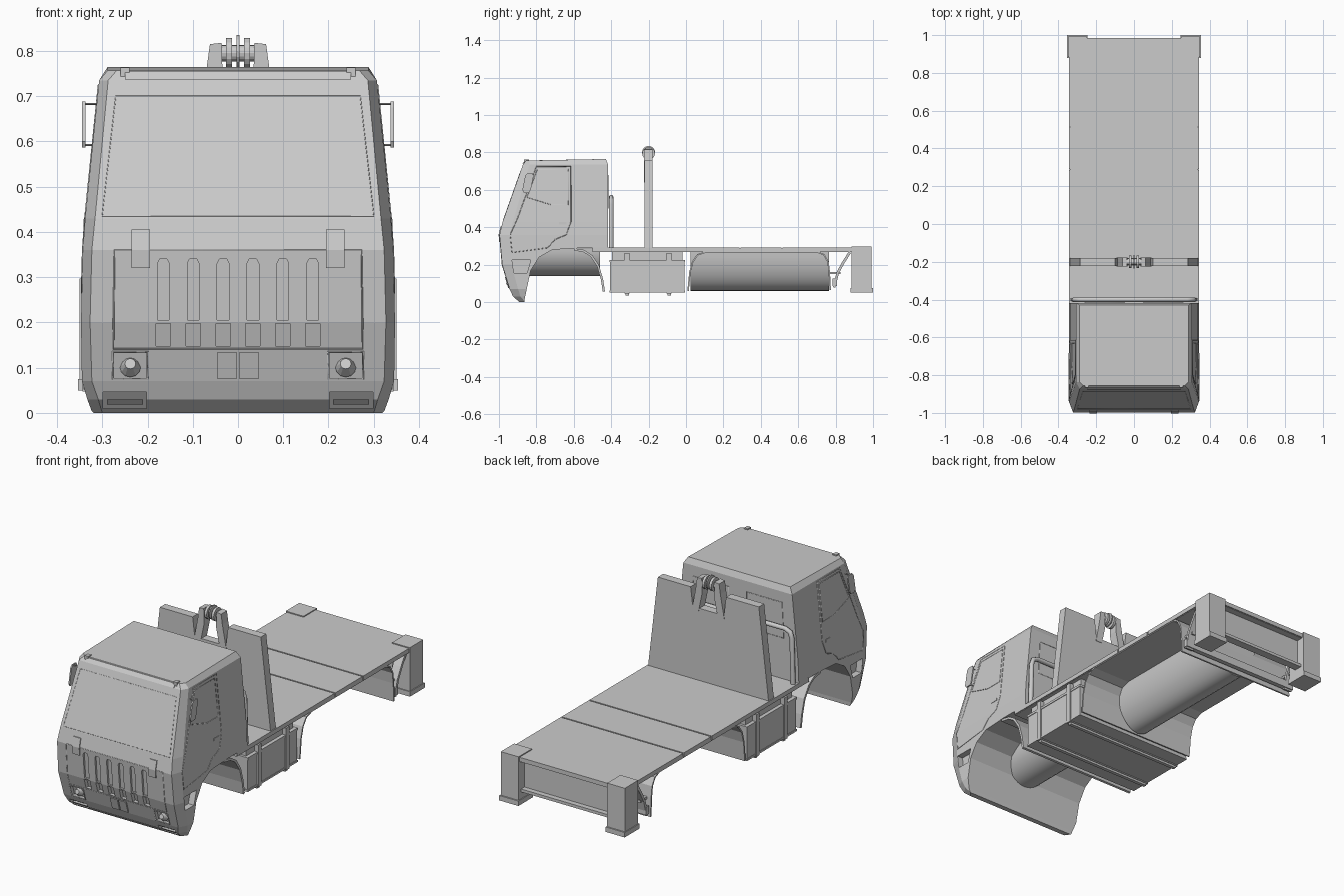
import bpy, bmesh, math

if "Cube" in bpy.data.objects:
    bpy.data.objects.remove(bpy.data.objects["Cube"])

# Cab cross-section levels: z, half width, front y, corner inset x, corner inset y
LEVELS = [(0.0, .322, -.89, .022, .03), (.03, .333, -.925, .024, .04), (.07, .345, -.943, .022, .045),
          (.2, .347, -.983, .02, .05), (.36, .343, -.997, .02, .055), (.43, .338, -.98, .022, .055),
          (.735, .307, -.872, .02, .035), (.757, .288, -.855, .02, .02)]
BACK = -.417


def lerp(z, col):
    for a, b in zip(LEVELS, LEVELS[1:]):
        if z <= b[0]:
            t = (z - a[0]) / (b[0] - a[0])
            return a[col] + t * (b[col] - a[col])
    return LEVELS[-1][col]


def side_x(z): return lerp(z, 1)
def front_y(z): return lerp(z, 2)


def loft(name, *stacks):
    """Each stack is a list of equal-length loops joined into a capped solid."""
    bm = bmesh.new()
    for loops in stacks:
        rings = [[bm.verts.new(p) for p in lp] for lp in loops]
        n = len(rings[0])
        bm.faces.new(rings[0])
        bm.faces.new(rings[-1])
        for a, b in zip(rings, rings[1:]):
            for i in range(n):
                j = (i + 1) % n
                bm.faces.new((a[i], a[j], b[j], b[i]))
    bmesh.ops.recalc_face_normals(bm, faces=bm.faces)
    me = bpy.data.meshes.new(name)
    bm.to_mesh(me)
    bm.free()
    ob = bpy.data.objects.new(name, me)
    bpy.context.collection.objects.link(ob)
    return ob


def along_x(pts, x0, x1): return [[(x, y, z) for y, z in pts] for x in (x0, x1)]
def along_y(pts, y0, y1): return [[(x, y, z) for x, z in pts] for y in (y0, y1)]
def rect(a0, a1, b0, b1): return [(a0, b0), (a1, b0), (a1, b1), (a0, b1)]
def block(x0, x1, y0, y1, z0, z1): return along_y(rect(x0, x1, z0, z1), y0, y1)


def on_front(pts, out, inn):
    """Prism that follows the slope of the cab front."""
    return [[(x, front_y(z) + d, z) for x, z in pts] for d in (-out, inn)]


def strip(path, t):
    """Closed profile of a bent sheet of thickness t."""
    other = []
    for i, (y, z) in enumerate(path):
        a, b = path[max(i - 1, 0)], path[min(i + 1, len(path) - 1)]
        d = math.hypot(b[0] - a[0], b[1] - a[1])
        other.append((y - (b[1] - a[1]) / d * t, z + (b[0] - a[0]) / d * t))
    return path + other[::-1]


def tube(name, paths, r, closed=False, res=0):
    cu = bpy.data.curves.new(name, 'CURVE')
    cu.dimensions = '3D'
    cu.bevel_depth, cu.bevel_resolution, cu.use_fill_caps = r, res, True
    for pts in paths:
        sp = cu.splines.new('POLY')
        sp.points.add(len(pts) - 1)
        for p, co in zip(sp.points, pts):
            p.co = (*co, 1)
        sp.use_cyclic_u = closed
    ob = bpy.data.objects.new(name, cu)
    bpy.context.collection.objects.link(ob)
    return ob


def cut(target, cutter):
    cutter.hide_render = True
    m = target.modifiers.new('cut', 'BOOLEAN')
    m.operation, m.solver, m.object = 'DIFFERENCE', 'EXACT', cutter
    bpy.context.view_layer.objects.active = target
    bpy.ops.object.modifier_apply(modifier=m.name)
    bpy.data.objects.remove(cutter)


def smooth(ob):
    bpy.ops.object.select_all(action='DESELECT')
    ob.select_set(True)
    bpy.context.view_layer.objects.active = ob
    bpy.ops.object.shade_smooth_by_angle(angle=math.radians(35))


def disc(name, loc, r, depth, rot, r2=None, n=16):
    bpy.ops.mesh.primitive_cone_add(vertices=n, radius1=r, radius2=r if r2 is None else r2,
                                    depth=depth, location=loc, rotation=rot)
    bpy.context.object.name = name


# Cab shell
rings = []
for i, (z, w, f, cx, cy) in enumerate(LEVELS):
    top = i == len(LEVELS) - 1
    bk = BACK - (.012 if top else 0)
    zb = z + (.008 if top else 0)
    rings.append([(-w, bk, zb), (-w, f + cy, z), (-w + cx, f, z), (w - cx, f, z), (w, f + cy, z), (w, bk, zb)])
cab = loft('cab', rings)

# Wheel arch, front openings and side step recesses
arch = [(-.868, -.05), (-.862, .02), (-.83, .17), (-.785, .24), (-.715, .28), (-.58, .288), (-.3, .288), (-.3, -.05)]
cut(cab, loft('arch_cutter', along_x(arch, -.5, .5)))
slots = [-.165, -.099, -.033, .033, .099, .165]
cut(cab, loft('slot_cutter', *[on_front([(x - .013, .205), (x + .013, .205), (x + .013, .33), (x + .008, .34),
                                         (x - .008, .34), (x - .013, .33)], .03, .01) for x in slots]))
cut(cab, loft('vent_cutter', *[on_front(rect(x - .016, x + .016, .148, .198), .03, .02) for x in slots]))
lamps = [on_front(rect(c - .036, c + .036, .077, .133), .03, .018) for c in (-.238, .238)]
fogs = [on_front(rect(c - .048, c + .048, .01, .046), .03, .014) for c in (-.25, .25)]
cut(cab, loft('lamp_cutter', *lamps, *fogs))
step = [(-.93, .225), (-.83, .225), (-.85, .155), (-.92, .155)]
cut(cab, loft('step_cutter', along_x(step, .315, .4), along_x(step, -.4, -.315)))

# Front details
for s, side in ((1, 'right'), (-1, 'left')):
    disc('headlight_' + side, (s * .238, front_y(.105) + .008, .105), .023, .026, (math.radians(73), 0, 0), .012, 12)
    loft('fog_light_' + side, on_front(rect(s * .25 - .04, s * .25 + .04, .018, .03), -.004, .02))
    loft('grille_hinge_' + side, on_front(rect(s * .215 - .02, s * .215 + .02, .32, .36), .005, .01),
         on_front(rect(s * .215 - .02, s * .215 + .02, .36, .405), .005, .01))
    loft('roof_lamp_' + side, block(s * .25 - .01, s * .25 + .01, -.865, -.84, .74, .763))
    # Side mirror plate with two arms
    m = s * .341
    loft('mirror_' + side, along_x([(-.875, .6), (-.868, .587), (-.838, .587), (-.83, .6), (-.815, .675),
                                    (-.82, .688), (-.85, .688), (-.86, .675)], m - .0035, m + .0035))
    tube('mirror_arms_' + side, [[(s * .30, -.83, z), (m, -.845, z)] for z in (.592, .683)], .002)
    # Door and window seams
    X = lambda y, z: (s * side_x(z), y, z)
    tube('door_seam_' + side, [[X(-.70, .335), X(-.74, .29), X(-.93, .265), X(-.94, .36), X(-.9, .45), X(-.80, .725),
                                X(-.615, .725), X(-.615, .43), X(-.64, .36)]], .002, True)
    tube('side_window_seam_' + side, [[X(-.85, .56), X(-.795, .71), X(-.63, .71), X(-.63, .52), X(-.72, .52)]], .002, True)
    loft('door_handle_' + side, along_x(rect(-.68, -.64, .415, .428), s * .33, s * .341))
    tube('headlight_frame_' + side, [[(s * x, front_y(z), z) for x, z in rect(.199, .277, .075, .135)]], .003, True)

plate = [on_front(rect(-.045, -.003, .075, .135), .006, .01), on_front(rect(.003, .045, .075, .135), .006, .01)]
loft('centre_step_plates', *plate)
F = lambda x, z: (x, front_y(z), z)
tube('grille_seam', [[F(-.275, .142), F(.275, .142), F(.275, .2), F(.273, .36), F(-.273, .36), F(-.275, .2)]], .002, True)
tube('windscreen_seam', [[F(-.3, .435), F(.3, .435), F(.27, .7), F(-.27, .7)]], .0015, True)
loft('roof_visor', on_front(rect(-.25, .25, .737, .755), .006, .02))
tube('rear_window_seams', [[(s * x, BACK, z) for x, z in ((.05, .5), (.26, .5), (.25, .68), (.05, .68))]
                           for s in (-1, 1)], .002, True)

# Front mudguard sheet and underbody housing
loft('front_mudguard', along_x(strip([(-.6, .276), (-.55, .268), (-.51, .243), (-.475, .19), (-.455, .12), (-.445, .055)], .012),
                               -.342, .342))


def belly(name, y0, y1, rx, ztop, depth):
    arc = [(rx * math.cos(math.pi * (1 + i / 20)), ztop + depth * math.sin(math.pi * (1 + i / 20))) for i in range(21)]
    smooth(loft(name, along_y(arc, y0, y1)))


belly('engine_housing', -.845, -.46, .13, .287, .147)
belly('rear_housing', .025, .765, .13, .27, .21)

# Rear wheel arch sheet
loft('rear_mudguard', along_x(strip([(.015, .06), (.025, .16), (.04, .215), (.065, .25), (.11, .265), (.70, .265),
                                     (.735, .25), (.755, .215), (.762, .16), (.767, .065)][::-1], -.008), -.342, .342))

# Flat deck in three panels over a core
loft('deck_core', block(-.34, .34, -.5, .98, .268, .287))
loft('deck_panels', *[block(-.345, .345, a, b, .27, .292)
                      for a, b in ((-.5, .285), (.292, .51), (.517, .985))])

# Equipment box between the axles
loft('box_body', block(-.338, .338, -.405, -.008, .055, .222))
loft('box_top', block(-.322, .322, -.395, -.018, .22, .27))
loft('box_lid_edge', block(-.341, .341, -.408, -.005, .214, .226))
loft('box_base_edge', block(-.341, .341, -.408, -.005, .052, .062))
for y in (-.315, -.09):
    loft('box_strap', block(-.344, .344, y - .013, y + .013, .047, .262))
    loft('box_rail', block(-.335, .335, y - .009, y + .009, .036, .06))

# Tubular guard behind the cab
guard = [(-.325, .28), (-.318, .52), (-.308, .55), (-.28, .562)]
tube('cab_guard', [[(x, -.4, z) for x, z in guard] + [(-x, -.4, z) for x, z in guard[::-1]]], .012, res=2)

# Tapered headboard with a notch, brackets and pulley
half = [(.34, .29), (.285, .757), (.1, .757), (.088, .66)]
loft('headboard', along_y(half + [(-x, z) for x, z in half[::-1]], -.223, -.18))
for s in (1, -1):
    loft('pulley_bracket', along_y([(s * .092, .64), (s * .069, .765), (s * .062, .815), (s * .036, .818),
                                    (s * .034, .74), (s * .055, .64)], -.225, -.178))
    disc('pulley_wheel', (s * .02, -.2, .795), .034, .013, (0, math.pi / 2, 0))
disc('pulley_hub', (0, -.2, .795), .018, .09, (0, math.pi / 2, 0))
disc('pulley_centre', (0, -.2, .8), .035, .006, (0, math.pi / 2, 0))

# Rear corner posts with feet, cross panel and lip
for s in (1, -1):
    a, b = sorted((s * .25, s * .35))
    loft('corner_post', block(a, b, .885, .993, .07, .297))
    loft('corner_foot', block(a - .004, b + .004, .88, 1.0, .05, .075))
loft('rear_cross_panel', block(-.26, .26, .93, .945, .115, .275))
loft('rear_cross_lip', block(-.26, .26, .93, .972, .11, .125))

# Underrun bar on slanted brackets
hang = strip([(.87, .27), (.835, .215), (.805, .16), (.785, .08)], .014)
loft('underrun_brackets', along_x(hang, .29, .335), along_x(hang, -.335, -.29))
loft('underrun_braces', *[along_x(rect(.765, .825, .15, .162), x - .01, x + .01) for x in (-.31, .31)])
loft('underrun_bar', block(-.338, .338, .782, .806, .085, .125))
